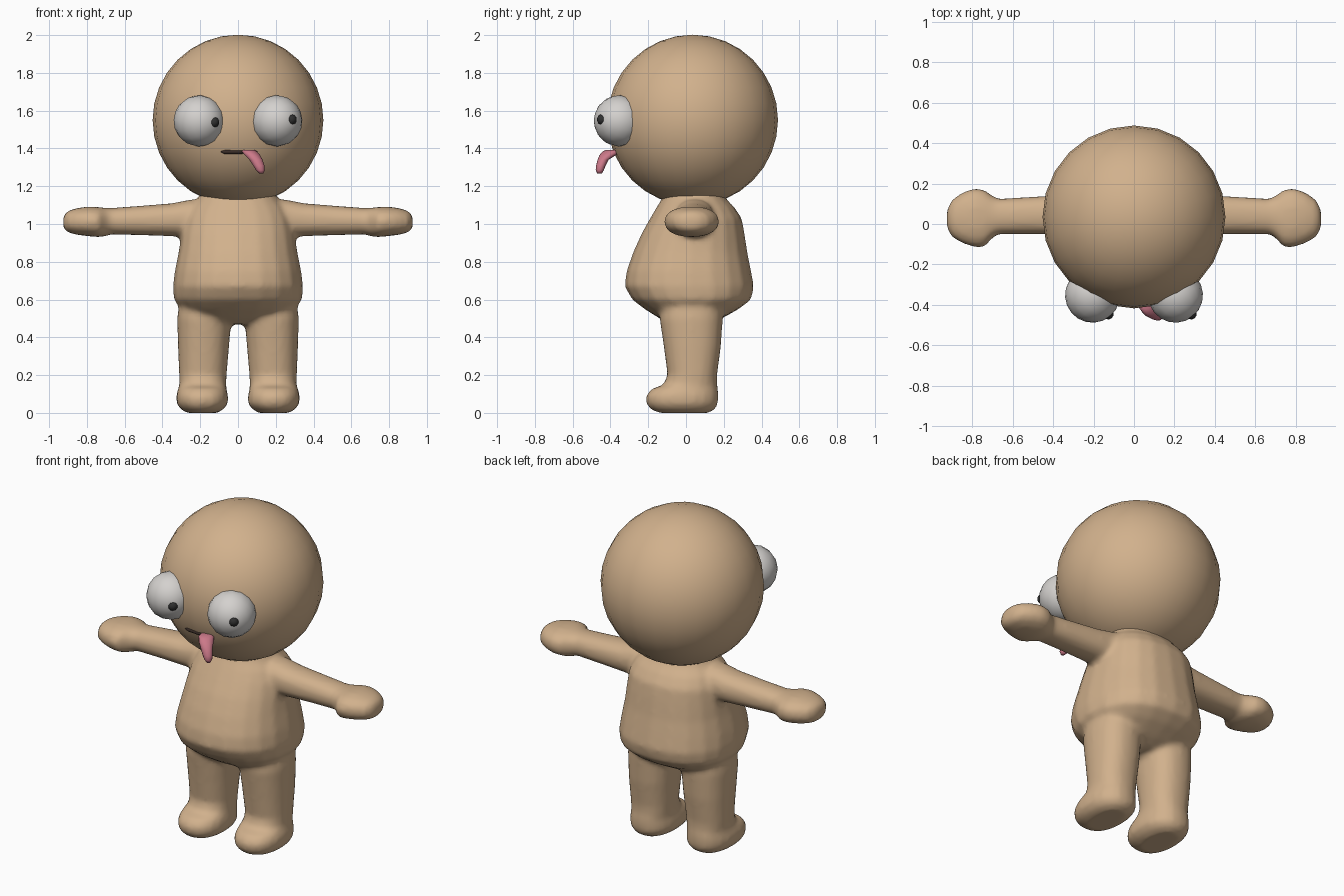
import bpy, bmesh, math
from mathutils import Vector


def material(name, rgb):
    m = bpy.data.materials.new(name)
    m.diffuse_color = (*rgb, 1)
    return m


SKIN = material("tan skin", (0.64, 0.44, 0.265))
WHITE = material("eye white", (0.66, 0.64, 0.62))
BLACK = material("pupil black", (0.03, 0.03, 0.03))
PINK = material("tongue pink", (0.60, 0.19, 0.25))
DARK = material("mouth dark", (0.04, 0.025, 0.02))


def finish(name, bm, mat):
    bmesh.ops.recalc_face_normals(bm, faces=bm.faces)
    for f in bm.faces:
        f.smooth = True
    mesh = bpy.data.meshes.new(name)
    bm.to_mesh(mesh)
    bm.free()
    mesh.materials.append(mat)
    ob = bpy.data.objects.new(name, mesh)
    bpy.context.collection.objects.link(ob)
    return ob


def loft(bm, axis, rows, side=1, power=2.3, n=20):
    """Rows are (position along axis, u min, u max, v min, v max)."""
    rings = []
    for t, u0, u1, v0, v1 in rows:
        ring = []
        for i in range(n):
            c, s = math.cos(i * math.tau / n), math.sin(i * math.tau / n)
            u = (u0 + u1) / 2 + (u1 - u0) / 2 * math.copysign(abs(c) ** (2 / power), c)
            v = (v0 + v1) / 2 + (v1 - v0) / 2 * math.copysign(abs(s) ** (2 / power), s)
            x, y, z = (u, v, t) if axis == "z" else (t, u, v)
            ring.append(bm.verts.new((side * x, y, z)))
        rings.append(ring)
    for a, b in zip(rings, rings[1:]):
        for i in range(n):
            j = (i + 1) % n
            bm.faces.new((a[i], a[j], b[j], b[i]))
    bm.faces.new(rings[0])
    bm.faces.new(rings[-1])


def ball(name, centre, radius, mat, segs, rings, look=(0, 0, 1)):
    bm = bmesh.new()
    bmesh.ops.create_uvsphere(bm, u_segments=segs, v_segments=rings, radius=radius)
    rot = Vector(look).to_track_quat("Z", "Y").to_matrix()
    bmesh.ops.rotate(bm, verts=bm.verts, matrix=rot)
    bmesh.ops.translate(bm, verts=bm.verts, vec=centre)
    return finish(name, bm, mat)


# Body: torso, arms with mitten hands, legs with feet, fused into one skin
torso = [
    (0.47, -0.16, 0.16, -0.08, 0.12), (0.50, -0.24, 0.24, -0.14, 0.19),
    (0.55, -0.30, 0.30, -0.22, 0.28), (0.60, -0.34, 0.34, -0.285, 0.345),
    (0.67, -0.345, 0.345, -0.325, 0.36), (0.75, -0.335, 0.335, -0.315, 0.345),
    (0.85, -0.315, 0.315, -0.28, 0.325), (0.95, -0.30, 0.30, -0.235, 0.31),
    (1.03, -0.285, 0.285, -0.19, 0.295), (1.09, -0.255, 0.255, -0.155, 0.255),
    (1.13, -0.215, 0.215, -0.13, 0.215), (1.20, -0.18, 0.18, -0.10, 0.18),
]
arm = [
    (0.10, -0.07, 0.15, 0.93, 1.13), (0.25, -0.06, 0.15, 0.93, 1.13),
    (0.35, -0.055, 0.145, 0.935, 1.11), (0.50, -0.05, 0.135, 0.94, 1.098),
    (0.67, -0.05, 0.125, 0.945, 1.085), (0.70, -0.07, 0.14, 0.935, 1.085),
    (0.74, -0.115, 0.17, 0.93, 1.09), (0.79, -0.115, 0.178, 0.935, 1.093),
    (0.85, -0.095, 0.155, 0.942, 1.085), (0.90, -0.065, 0.12, 0.955, 1.07),
    (0.925, -0.02, 0.07, 0.975, 1.045),
]
leg = [
    (0.0, 0.11, 0.27, -0.14, 0.12), (0.02, 0.075, 0.305, -0.19, 0.155),
    (0.05, 0.052, 0.325, -0.21, 0.17), (0.09, 0.052, 0.328, -0.213, 0.172),
    (0.125, 0.06, 0.318, -0.185, 0.17), (0.15, 0.062, 0.31, -0.12, 0.165),
    (0.20, 0.06, 0.312, -0.098, 0.165), (0.35, 0.047, 0.318, -0.118, 0.185),
    (0.50, 0.035, 0.322, -0.14, 0.195), (0.60, 0.05, 0.31, -0.13, 0.19),
]
bm = bmesh.new()
loft(bm, "z", torso)
for side in (1, -1):
    loft(bm, "x", arm, side)
    loft(bm, "z", leg, side)
body = finish("body", bm, SKIN)
remesh = body.modifiers.new("fuse", "REMESH")
remesh.mode = "VOXEL"
remesh.voxel_size = 0.016
remesh.use_smooth_shade = True
soften = body.modifiers.new("soften", "SMOOTH")
soften.factor = 0.5
soften.iterations = 5

# Head
ball("head", (0, 0.035, 1.55), 0.452, SKIN, 24, 16)

# Bulging eyes, both pupils turned the same way
for label, x, px, pz in (("left", 0.205, 0.088, 0.008), ("right", -0.205, 0.088, -0.008)):
    centre = Vector((x, -0.352, 1.546))
    look = Vector((px, -0.105, pz)).normalized()
    ball(label + "_eye", centre, 0.136, WHITE, 16, 10, look)
    ball(label + "_pupil", centre + look * 0.118, 0.03, BLACK, 10, 6, look)

# Mouth slit following the face
bm = bmesh.new()
loft(bm, "x", [
    (-0.09, -0.378, -0.36, 1.379, 1.387), (-0.07, -0.383, -0.36, 1.37, 1.393),
    (0.0, -0.39, -0.36, 1.37, 1.393), (0.05, -0.386, -0.36, 1.373, 1.391),
], n=10)
finish("mouth", bm, DARK)

# Tongue hanging out to one side
bm = bmesh.new()
loft(bm, "z", [
    (1.393, 0.03, 0.085, -0.42, -0.35), (1.385, 0.02, 0.10, -0.44, -0.34),
    (1.365, 0.035, 0.117, -0.458, -0.37), (1.34, 0.06, 0.13, -0.468, -0.41),
    (1.31, 0.08, 0.14, -0.476, -0.425), (1.285, 0.095, 0.142, -0.478, -0.435),
    (1.268, 0.112, 0.134, -0.47, -0.445),
], power=2, n=12)
finish("tongue", bm, PINK)
